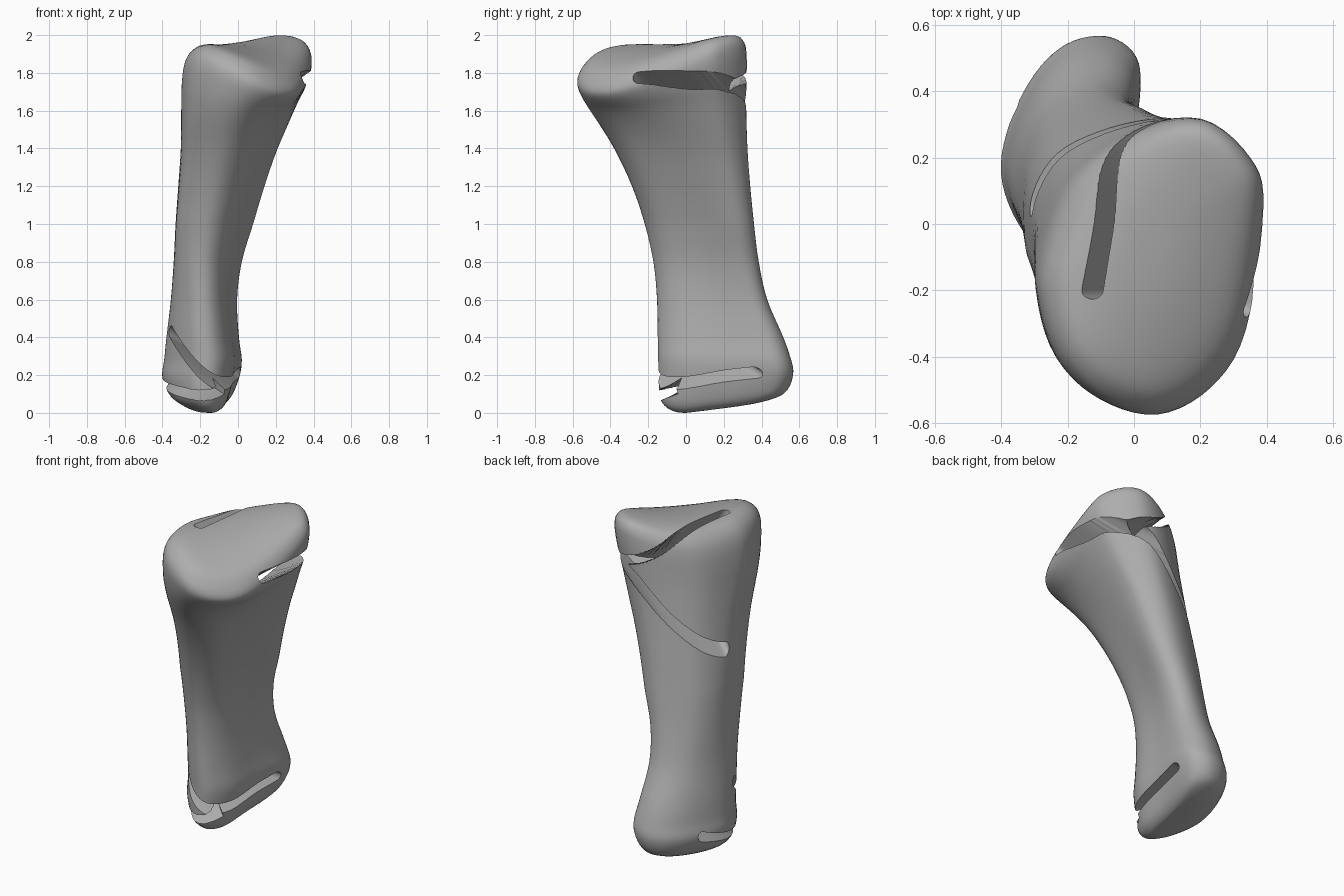
import bpy, bmesh, math
from mathutils import Vector

cube = bpy.data.objects.get("Cube")
if cube:
    bpy.data.objects.remove(cube, do_unlink=True)

grey = bpy.data.materials.new("plain grey")
grey.use_nodes = True
COLOUR = (0.42, 0.42, 0.42, 1)
grey.diffuse_color = COLOUR
grey.node_tree.nodes["Principled BSDF"].inputs["Base Color"].default_value = COLOUR


def spline(points, steps, closed=False):
    """Smooth curve through points of any dimension."""
    n = len(points)
    pick = (lambda i: points[i % n]) if closed else (lambda i: points[min(max(i, 0), n - 1)])
    out = []
    for i in range(n if closed else n - 1):
        quad = [pick(i + k) for k in (-1, 0, 1, 2)]
        for s in range(steps):
            t = s / steps
            out.append([b + t * ((c - a) / 2 + t * ((a - 2.5 * b + 2 * c - d / 2)
                        + t * (1.5 * (b - c) + (d - a) / 2)))
                        for a, b, c, d in zip(*quad)])
    if not closed:
        out.append(list(points[-1]))
    return out


def skin(name, rings):
    """Closed mesh through a series of equal rings, capped at both ends."""
    bm = bmesh.new()
    loops = [[bm.verts.new(p) for p in ring] for ring in rings]
    n = len(loops[0])
    for low, high in zip(loops, loops[1:]):
        for i in range(n):
            j = (i + 1) % n
            bm.faces.new((low[i], low[j], high[j], high[i]))
    bm.faces.new(loops[0][::-1])
    bm.faces.new(loops[-1])
    bmesh.ops.recalc_face_normals(bm, faces=bm.faces)
    mesh = bpy.data.meshes.new(name)
    bm.to_mesh(mesh)
    bm.free()
    mesh.materials.append(grey)
    obj = bpy.data.objects.new(name, mesh)
    bpy.context.collection.objects.link(obj)
    return obj


# Outlines of the foot, shaft and head, each in a unit box
foot = [(1, .6), (.9, .87), (.5, 1), (-.05, .93), (-.52, .67), (-.88, .25),
        (-1, -.18), (-.75, -.6), (-.2, -.97), (.35, -.97), (.75, -.6), (.87, 0)]
shaft = [(1, .6), (.85, .9), (.45, 1), (-.1, .9), (-.65, .65), (-.95, .25),
         (-1, -.25), (-.93, -.65), (-.55, -.93), (-.05, -1), (.4, -.72), (.75, 0)]
head = [(1, .4), (.88, .74), (.44, 1), (-.15, .92), (-.73, .6), (-1, .07),
        (-1, -.27), (-.82, -.65), (-.46, -.9), (.04, -1), (.52, -.82), (.84, -.43)]
outlines = [spline(s, 5, True) for s in (foot, shaft, head)]

# Height, x range, y range, outline blend
levels = [
    (0, -.17, -.13, .0, .1, 0), (.005, -.24, -.09, -.05, .34, 0),
    (.03, -.3, -.05, -.1, .48, 0), (.08, -.36, -.02, -.133, .54, 0),
    (.18, -.4, .01, -.14, .567, 0), (.28, -.39, .02, -.142, .555, 0),
    (.4, -.378, .005, -.145, .515, .1), (.6, -.355, -.005, -.15, .43, .4),
    (.8, -.34, .02, -.17, .385, .8), (1, -.33, .08, -.215, .36, 1),
    (1.2, -.315, .14, -.283, .34, 1.2), (1.4, -.3, .21, -.378, .325, 1.4),
    (1.6, -.295, .3, -.5, .317, 1.7), (1.72, -.29, .36, -.555, .317, 1.9),
    (1.82, -.275, .39, -.575, .317, 2), (1.89, -.24, .375, -.545, .305, 2),
    (1.935, -.18, .32, -.47, .26, 2), (1.953, -.08, .2, -.28, .14, 2),
    (1.956, 0, .1, -.1, 0, 2)]

rings = []
for z, x0, x1, y0, y1, blend in spline(levels, 4):
    blend = min(max(blend, 0), 2)
    k = min(int(blend), 1)
    f = blend - k
    low_tilt = max(0, 1 - z / .3) * .12
    rise = min(max(0, (z - 1.45) / .47), 1)
    saddle = rise * rise * (3 - 2 * rise)
    ring = []
    for (ax, ay), (bx, by) in zip(outlines[k], outlines[k + 1]):
        x = (x0 + x1) / 2 + (ax + (bx - ax) * f) * (x1 - x0) / 2
        y = (y0 + y1) / 2 + (ay + (by - ay) * f) * (y1 - y0) / 2
        ring.append((x, y, z + low_tilt * max(y, 0) + saddle * (.08 * y + .85 * x * y)))
    rings.append(ring)
body = skin("bone_body", rings)


def cut_slot(name, near, far, radius, near_reach, far_reach):
    """Cut a round-ended slot spanning two paths, stretched beyond each."""
    pairs = [(Vector(a), Vector(b)) for a, b in zip(spline(near, 6), spline(far, 6))]
    mids = [(a + b) / 2 for a, b in pairs]
    last = len(pairs) - 1
    stations = [(a, b, (mids[min(i + 1, last)] - mids[max(i - 1, 0)]).normalized(), radius)
                for i, (a, b) in enumerate(pairs)]
    first, final = stations[0], stations[-1]
    for angle in (20, 40, 60, 75, 86):
        reach = radius * math.sin(math.radians(angle))
        half = radius * math.cos(math.radians(angle))
        for place, (a, b, t, _), sign in ((0, first, -1), (len(stations) + 1, final, 1)):
            shift = t * reach * sign
            stations.insert(place, (a + shift, b + shift, t, half))
    sections = []
    for a, b, t, half in stations:
        d = (a - b).normalized()
        side = d.cross(t).normalized() * half
        a, b = a + d * near_reach, b - d * far_reach
        sections.append([a + side, a - side, b - side, b + side])
    cutter = skin(name, sections)
    cutter.hide_render = True
    mod = body.modifiers.new(name, 'BOOLEAN')
    mod.operation = 'DIFFERENCE'
    mod.solver = 'EXACT'
    mod.object = cutter
    bpy.context.view_layer.objects.active = body
    bpy.ops.object.modifier_apply(modifier=name)
    bpy.data.objects.remove(cutter, do_unlink=True)


# Head: a slot sloping right through to the back, and a blind one from the top
cut_slot("head_through_slot",
         [(.32, -.24, 1.755), (.38, 0, 1.77), (.36, .15, 1.765), (.31, .26, 1.755), (.33, .4, 1.76)],
         [(-.3, .05, 1.25), (-.12, .265, 1.42), (.04, .31, 1.58), (.15, .34, 1.7), (.2, .45, 1.76)],
         .031, .06, .12)
cut_slot("head_top_slot",
         [(-.125, -.2, 1.95), (-.085, 0, 1.94), (-.04, .17, 1.89), (.02, .27, 1.84),
          (.12, .33, 1.79), (.25, .4, 1.77)],
         [(0, -.2, 1.75), (.05, 0, 1.72), (.1, .13, 1.71), (.17, .2, 1.72),
          (.25, .25, 1.74), (.34, .33, 1.75)],
         .027, .2, 0)
# Foot: the same pair on the opposite side
cut_slot("foot_through_slot",
         [(0, .36, .218), (.02, .1, .14), (.02, -.05, .092), (0, -.13, .068), (0, -.26, .03)],
         [(-.37, .02, .44), (-.27, -.05, .32), (-.16, -.12, .2), (-.07, -.16, .11), (-.03, -.28, .05)],
         .028, .08, .1)
cut_slot("foot_bottom_slot",
         [(-.36, .35, .2), (-.39, .18, .155), (-.35, .02, .12), (-.25, -.1, .1),
          (-.12, -.17, .085), (0, -.24, .07)],
         [(-.24, .32, .28), (-.24, .18, .24), (-.22, .06, .2), (-.15, 0, .17),
          (-.06, -.06, .12), (.03, -.14, .08)],
         .027, .15, 0)

bpy.ops.object.select_all(action='DESELECT')
body.select_set(True)
bpy.context.view_layer.objects.active = body
bpy.ops.object.shade_smooth_by_angle(angle=math.radians(35))
